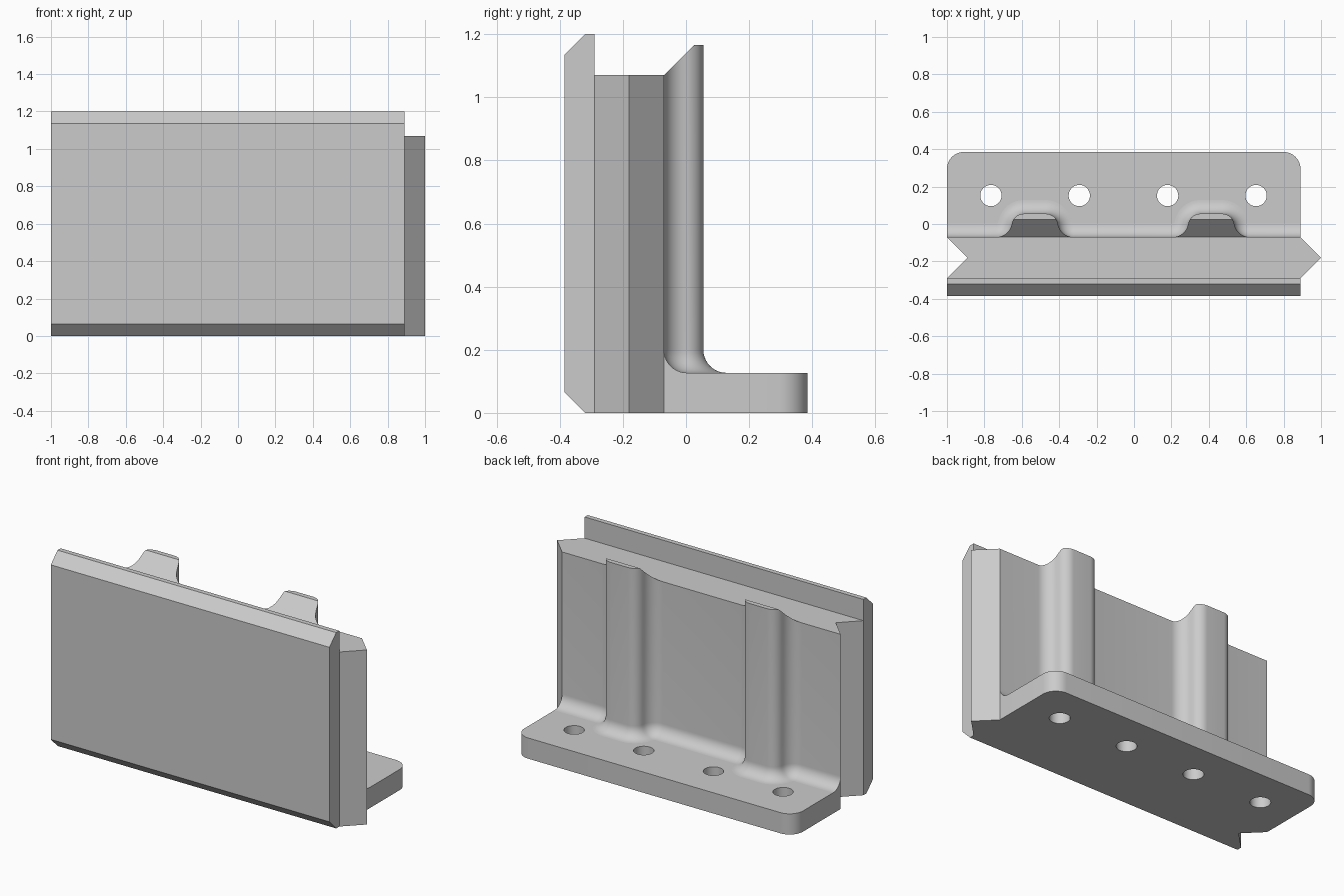
import bpy
import bmesh
import math
from mathutils import Vector, Matrix

cube = bpy.data.objects.get("Cube")
if cube:
    bpy.data.objects.remove(cube, do_unlink=True)

LEFT, RIGHT = -1.0, 0.89          # ends of the straight parts
WALL_Y, FRONT_Y, BACK_Y = -0.07, -0.29, 0.385
WALL_TOP, BASE_TOP = 1.07, 0.127
FILLET, STEPS = 0.073, 10

grey = bpy.data.materials.new("light grey")
grey.use_nodes = True
grey.diffuse_color = (0.6, 0.6, 0.6, 1)
grey.node_tree.nodes["Principled BSDF"].inputs["Base Color"].default_value = (0.6, 0.6, 0.6, 1)


def make_object(name, bm):
    bmesh.ops.remove_doubles(bm, verts=bm.verts, dist=1e-5)
    mesh = bpy.data.meshes.new(name)
    bm.to_mesh(mesh)
    bm.free()
    mesh.materials.append(grey)
    ob = bpy.data.objects.new(name, mesh)
    bpy.context.collection.objects.link(ob)
    return ob


def activate(ob):
    bpy.ops.object.select_all(action='DESELECT')
    ob.select_set(True)
    bpy.context.view_layer.objects.active = ob


def smooth(ob):
    activate(ob)
    bpy.ops.object.shade_smooth_by_angle(angle=math.radians(30))


def prism(outline, direction, skip=()):
    """Extrude a closed 3D outline; skip lists the side faces to leave open."""
    bm = bmesh.new()
    low = [bm.verts.new(p) for p in outline]
    high = [bm.verts.new(Vector(p) + Vector(direction)) for p in outline]
    bm.faces.new(low[::-1])
    bm.faces.new(high)
    n = len(outline)
    for i in range(n):
        if i not in skip:
            j = (i + 1) % n
            bm.faces.new((low[i], low[j], high[j], high[i]))
    bmesh.ops.recalc_face_normals(bm, faces=bm.faces)
    return bm


def rounded_path(corners):
    """Round each (x, y, radius) corner; return points with left normals."""
    pts = [Vector(c[:2]) for c in corners]
    result = []
    for i, p in enumerate(pts):
        a = (p - pts[i - 1]).normalized() if i else None
        b = (pts[i + 1] - p).normalized() if i + 1 < len(pts) else None
        if a is None or b is None:
            d = a or b
            result.append((p, Vector((-d.y, d.x))))
            continue
        turn = math.atan2(a.x * b.y - a.y * b.x, a.dot(b))
        r, s = corners[i][2], math.copysign(1, turn)
        normal = Vector((-a.y, a.x))
        centre = p - a * r * math.tan(abs(turn) / 2) + normal * s * r
        for k in range(STEPS + 1):
            n = Matrix.Rotation(turn * k / STEPS, 2) @ normal
            result.append((centre - n * s * r, n))
    return result


# Front panel with chamfered upper and lower front edges
H, C, F = 1.2, 0.065, -0.385
section = [(FRONT_Y, 0), (FRONT_Y, H), (F + C, H), (F, H - C), (F, C), (F + C, 0)]
make_object("front_panel", prism([(LEFT, y, z) for y, z in section], (RIGHT - LEFT, 0, 0)))

# Wall core with a V groove at one end and a V tongue at the other
mid = (WALL_Y + FRONT_Y) / 2
core = [(LEFT, FRONT_Y), (RIGHT, FRONT_Y), (1, mid), (RIGHT, WALL_Y),
        (LEFT, WALL_Y), (LEFT + 0.11, mid)]
make_object("wall_core", prism([(x, y, 0) for x, y in core], (0, 0, WALL_TOP), skip=(0, 3)))

# Back of the wall: two ribs with slanted tops, and the fillet along the foot
RIB_Y, RIB_CUT = 0.055, 0.025
corners = [(LEFT, WALL_Y, 0)]
for cx in (-0.53, 0.413):
    corners += [(cx - 0.14, WALL_Y, 0.083), (cx - 0.11, RIB_Y, 0.065),
                (cx + 0.11, RIB_Y, 0.065), (cx + 0.14, WALL_Y, 0.083)]
corners.append((RIGHT, WALL_Y, 0))

bm = bmesh.new()
columns = []
for p, n in rounded_path(corners):
    col = []
    for k in range(STEPS + 1):
        t = math.pi / 2 * k / STEPS
        q = p + n * FILLET * (1 - math.sin(t))
        col.append((q.x, q.y, BASE_TOP + FILLET * (1 - math.cos(t))))
    ridge = min(p.y, RIB_CUT)
    top = WALL_TOP + ridge - WALL_Y
    col += [(p.x, p.y, top), (p.x, ridge, top), (p.x, WALL_Y, WALL_TOP)]
    columns.append([bm.verts.new(c) for c in col])
for a, b in zip(columns, columns[1:]):
    for k in range(len(a) - 1):
        bm.faces.new((a[k], b[k], b[k + 1], a[k + 1]))
for col in (columns[0], columns[-1]):
    foot = bm.verts.new((col[0].co.x, WALL_Y, BASE_TOP))
    bm.faces.new([foot] + col[:STEPS + 1])
bmesh.ops.remove_doubles(bm, verts=bm.verts, dist=1e-5)
bmesh.ops.dissolve_degenerate(bm, edges=bm.edges, dist=1e-5)
bmesh.ops.recalc_face_normals(bm, faces=bm.faces)
bm.faces.ensure_lookup_table()
# The wide flat wall must face the back
if max(bm.faces, key=lambda f: f.calc_area()).normal.y < 0:
    bmesh.ops.reverse_faces(bm, faces=bm.faces)
smooth(make_object("ribbed_back", bm))

# Base plate with two rounded corners
R = 0.09
plan = [p for p, n in rounded_path([(RIGHT, WALL_Y, 0), (RIGHT, BACK_Y, R),
                                    (LEFT, BACK_Y, R), (LEFT, WALL_Y, 0)])]
base = make_object("base_plate", prism([(p.x, p.y, 0) for p in plan], (0, 0, BASE_TOP)))

# Four bolt holes
bm = bmesh.new()
for i in range(4):
    bmesh.ops.create_cone(bm, cap_ends=True, segments=32, radius1=0.057, radius2=0.057,
                          depth=0.5, matrix=Matrix.Translation((-0.765 + 0.4725 * i, 0.152, 0)))
cutter = make_object("hole_cutter", bm)
cutter.hide_render = True
cut = base.modifiers.new("holes", 'BOOLEAN')
cut.operation = 'DIFFERENCE'
cut.solver = 'EXACT'
cut.object = cutter
activate(base)
bpy.ops.object.modifier_apply(modifier=cut.name)
bpy.data.objects.remove(cutter, do_unlink=True)
smooth(base)
